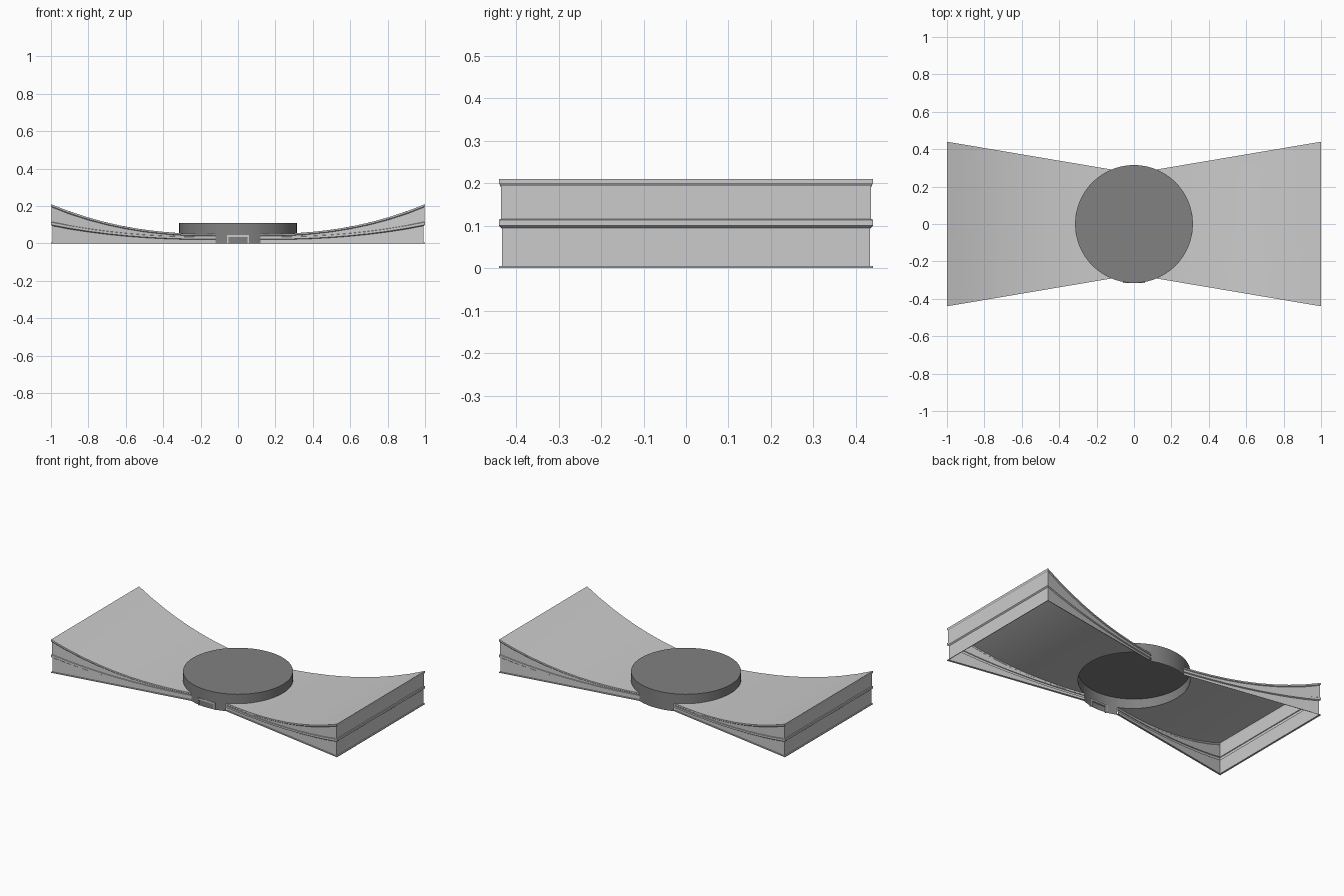
import bpy, bmesh, math

if "Cube" in bpy.data.objects:
    bpy.data.objects.remove(bpy.data.objects["Cube"])

R = 0.315                     # hub radius
X0 = 0.12                     # half width of the gap between the wings
A0 = math.acos(X0 / R)        # hub angle where a wing edge starts
Y1 = 0.44                     # half width of the wing tip
STEPS = [0, 0.1, 0.2, 0.32, 0.43, 0.55, 0.66, 0.77, 0.89, 1]


def rise(x):
    return max(0, (abs(x) - X0) / (1 - X0)) ** 2.3


def height(x):
    return 0.05 + 0.16 * rise(x)


def make_object(name, bm, angle=20, color=None):
    mesh = bpy.data.meshes.new(name)
    bmesh.ops.remove_doubles(bm, verts=bm.verts, dist=1e-5)
    bmesh.ops.recalc_face_normals(bm, faces=bm.faces)
    bm.to_mesh(mesh)
    bm.free()
    ob = bpy.data.objects.new(name, mesh)
    bpy.context.collection.objects.link(ob)
    if color:
        mat = bpy.data.materials.new(name + "_grey")
        mat.diffuse_color = color
        mat.use_nodes = True
        mat.node_tree.nodes["Principled BSDF"].inputs["Base Color"].default_value = mat.diffuse_color
        mesh.materials.append(mat)
    bpy.ops.object.select_all(action='DESELECT')
    ob.select_set(True)
    bpy.context.view_layer.objects.active = ob
    bpy.ops.object.shade_smooth_by_angle(angle=math.radians(angle))
    return ob


def skin(bm, rows):
    grid = [[bm.verts.new(p) for p in row] for row in rows]
    for a, b in zip(grid, grid[1:]):
        for i in range(len(a) - 1):
            bm.faces.new((a[i], a[i + 1], b[i + 1], b[i]))


def wing_point(t, u):
    # t runs across the wing, u from hub to tip
    a = t * A0
    xi, yi = R * math.cos(a), R * math.sin(a)
    yo = Y1 * math.sin(a) / math.sin(A0)
    return xi + (1 - xi) * u, yi + (yo - yi) * u


# Wall section with three rails: outward offset, height at hub, height at tip
SECTION = [(0, 0, 0), (0, 0.005, 0.005), (-0.007, 0.005, 0.005),
           (-0.007, 0.020, 0.094), (0, 0.023, 0.100), (0, 0.034, 0.114),
           (-0.004, 0.035, 0.116), (-0.004, 0.039, 0.194),
           (0, 0.042, 0.200), (0, 0.05, 0.21)]


def wall_row(x, y, side, corner):
    k = rise(x)
    return [(x + (o if corner else 0), y + side * o, a + (b - a) * k)
            for o, a, b in SECTION]


def make_wing(name, sx):
    bm = bmesh.new()
    # Curved top sheet, cut round to meet the hub
    cols = 16
    skin(bm, [[(*wing_point(-1 + 2 * i / cols, u),
                height(wing_point(-1 + 2 * i / cols, u)[0]))
               for i in range(cols + 1)] for u in STEPS])
    # Railed wall around the front, tip and back, open underneath
    rows = [wall_row(*wing_point(-1, u), -1, u == 1) for u in STEPS]
    rows += [wall_row(*wing_point(1, u), 1, u == 1) for u in reversed(STEPS)]
    skin(bm, rows)
    for v in bm.verts:
        v.co.x *= sx
    return make_object(name, bm)


make_wing("right_wing", 1)
make_wing("left_wing", -1)

# Hub: hollow cap whose skirt reaches the floor only in the gaps between wings
bm = bmesh.new()
angles = []
for base, half, n in ((0, A0, 24), (math.pi / 2, math.pi / 2 - A0, 10),
                      (math.pi, A0, 24), (1.5 * math.pi, math.pi / 2 - A0, 10)):
    angles += [(base - half + 2 * half * i / n, base - half + 2 * half * (i + 1) / n,
                n == 10) for i in range(n)]
ring = []
for a, b, gap in angles:
    pts = [(R * math.cos(t), R * math.sin(t)) for t in (a, b)]
    low = [0 if gap else height(p[0]) - 0.002 for p in pts]
    skin(bm, [[(*p, z), (*p, 0.11)] for p, z in zip(pts, low)])
    ring.append(bm.verts.new((*pts[0], 0.11)))
bm.faces.new(ring)
make_object("hub", bm, 30, (0.22, 0.22, 0.22, 1))

# Socket frame at the front of the hub
bm = bmesh.new()
for cx, cz, w, h in ((-0.055, 0.0225, 0.01, 0.045), (0.055, 0.0225, 0.01, 0.045),
                     (0, 0.04, 0.12, 0.01)):
    part = bmesh.ops.create_cube(bm, size=1)["verts"]
    bmesh.ops.scale(bm, vec=(w, 0.013, h), verts=part)
    bmesh.ops.translate(bm, vec=(cx, -0.3095, cz), verts=part)
make_object("socket_frame", bm)
